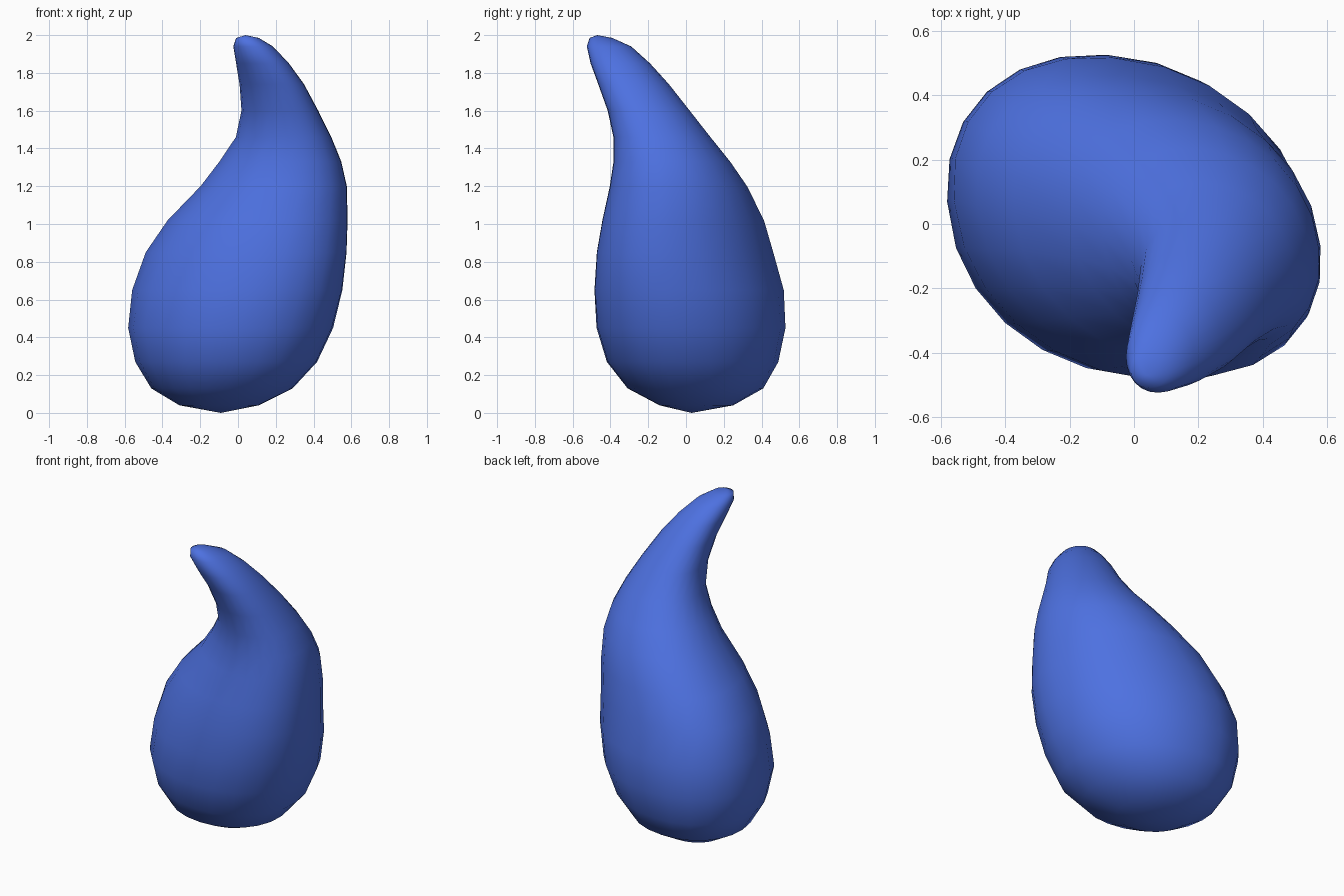
import bpy, bmesh, math

if "Cube" in bpy.data.objects:
    bpy.data.objects.remove(bpy.data.objects["Cube"])

SIDES = 24
# Horizontal sections: z, x min, x max, y min, y max, skew of the oval
SECTIONS = [
    (0.04, -0.31, 0.11, -0.14, 0.25, -0.10),
    (0.13, -0.46, 0.29, -0.31, 0.41, -0.12),
    (0.27, -0.545, 0.42, -0.42, 0.49, -0.15),
    (0.45, -0.583, 0.505, -0.475, 0.528, -0.15),
    (0.65, -0.563, 0.555, -0.487, 0.52, -0.20),
    (0.85, -0.492, 0.578, -0.475, 0.465, -0.23),
    (1.02, -0.375, 0.583, -0.445, 0.415, -0.22),
    (1.20, -0.20, 0.578, -0.405, 0.325, -0.20),
    (1.33, -0.10, 0.548, -0.385, 0.235, -0.18),
    (1.46, -0.012, 0.495, -0.385, 0.13, -0.15),
    (1.60, 0.018, 0.425, -0.415, 0.02, -0.12),
    (1.74, 0.008, 0.35, -0.465, -0.09, -0.13),
    (1.85, -0.01, 0.27, -0.505, -0.19, -0.04),
    (1.94, -0.025, 0.185, -0.525, -0.29, 0.05),
    (1.985, -0.01, 0.11, -0.51, -0.39, 0.05),
]
BOTTOM, TIP = (-0.09, 0.03, 0.0), (0.04, -0.47, 2.0)


def soft(v):
    """Slightly squarer than a pure ellipse."""
    return math.copysign(abs(v) ** 0.95, v)


def oval(bm, z, x0, x1, y0, y1, skew):
    """Ring of vertices on a skewed oval filling the given bounds."""
    phi = math.asin(skew) / 2
    ring = []
    for i in range(SIDES):
        t = 2 * math.pi * i / SIDES
        ring.append(bm.verts.new(((x0 + x1) / 2 + (x1 - x0) / 2 * soft(math.cos(t - phi)),
                                  (y0 + y1) / 2 + (y1 - y0) / 2 * soft(math.sin(t + phi)), z)))
    return ring


# Curled drop: ovals skinned from the rounded base to the bent tip
bm = bmesh.new()
rings = [oval(bm, *s) for s in SECTIONS]
bottom, tip = bm.verts.new(BOTTOM), bm.verts.new(TIP)
for i in range(SIDES):
    j = (i + 1) % SIDES
    for lo, hi in zip(rings, rings[1:]):
        bm.faces.new((lo[i], lo[j], hi[j], hi[i]))
    bm.faces.new((bottom, rings[0][j], rings[0][i]))
    bm.faces.new((tip, rings[-1][i], rings[-1][j]))
for f in bm.faces:
    f.smooth = True
mesh = bpy.data.meshes.new("curled_drop")
bm.to_mesh(mesh)
bm.free()

# Blue surface
blue = bpy.data.materials.new("blue")
blue.diffuse_color = (0.075, 0.165, 0.75, 1)
blue.use_nodes = True
blue.node_tree.nodes["Principled BSDF"].inputs["Base Color"].default_value = blue.diffuse_color
mesh.materials.append(blue)
bpy.context.collection.objects.link(bpy.data.objects.new("curled_drop", mesh))
